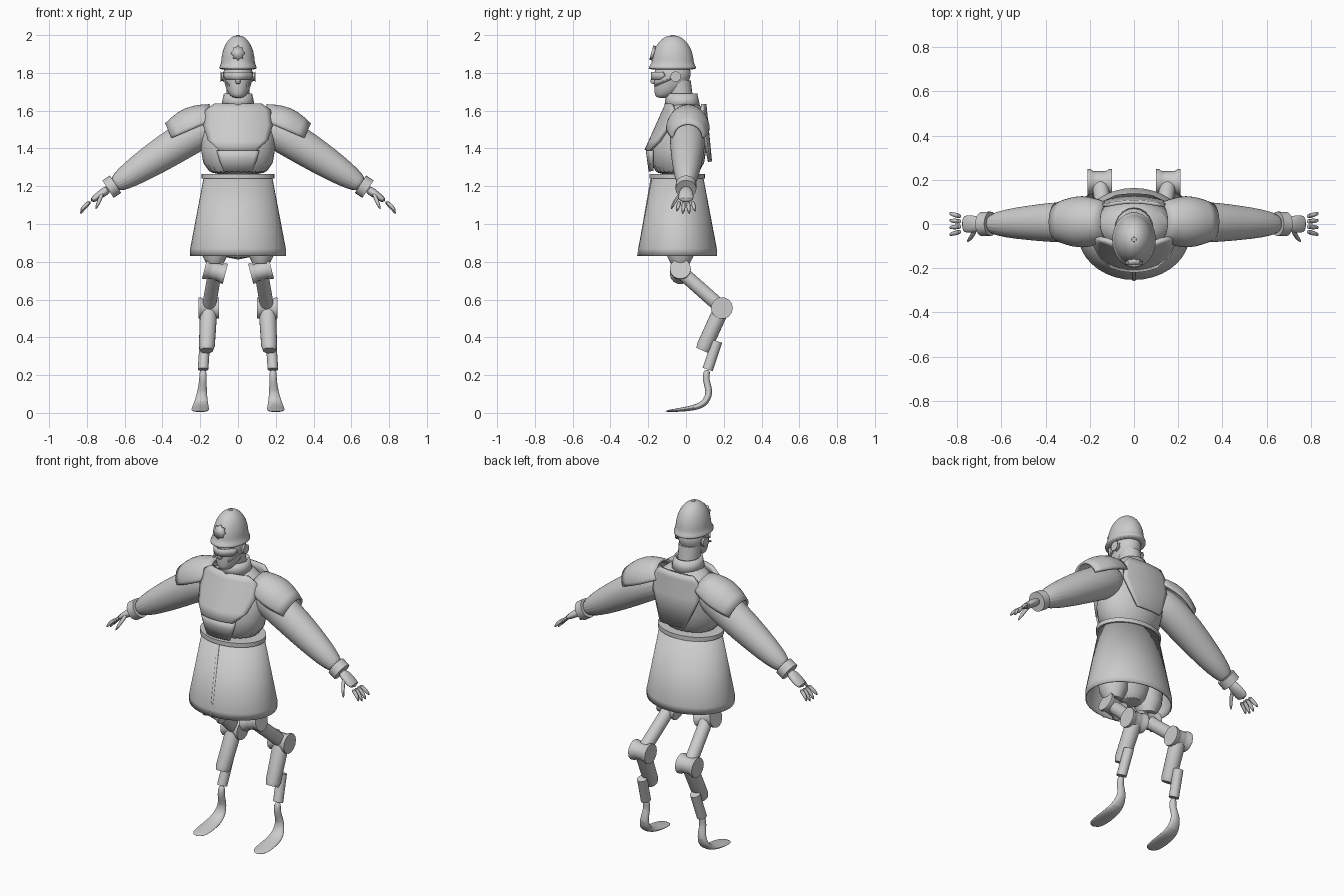
import bpy, bmesh, math
from mathutils import Vector, Matrix

cube = bpy.data.objects.get("Cube")
if cube:
    bpy.data.objects.remove(cube)

colour = (.6, .6, .6, 1)
grey = bpy.data.materials.new("light_grey")
grey.use_nodes = True
grey.diffuse_color = colour
grey.node_tree.nodes["Principled BSDF"].inputs["Base Color"].default_value = colour

X, Y, Z = Matrix.Identity(3)


def finish(name, bm, mirror=False, smooth=0, thick=0):
    """Turn a bmesh into a shaded object, with optional modifiers."""
    bmesh.ops.recalc_face_normals(bm, faces=bm.faces)
    mesh = bpy.data.meshes.new(name)
    bm.to_mesh(mesh)
    bm.free()
    mesh.shade_smooth()
    mesh.set_sharp_from_angle(angle=math.radians(40))
    mesh.materials.append(grey)
    part = bpy.data.objects.new(name, mesh)
    bpy.context.collection.objects.link(part)
    if thick:
        solid = part.modifiers.new("thickness", 'SOLIDIFY')
        solid.thickness, solid.offset = thick, 0
    if smooth:
        subdivision = part.modifiers.new("smooth", 'SUBSURF')
        subdivision.levels = subdivision.render_levels = smooth
    if mirror:
        part.modifiers.new("mirror", 'MIRROR')


def bridge(bm, rings, closed):
    """Join neighbouring rows of vertices with quads."""
    for low, high in zip(rings, rings[1:]):
        for k in range(len(low) if closed else len(low) - 1):
            j = (k + 1) % len(low)
            bm.faces.new((low[k], low[j], high[j], high[k]))


def skin(bm, path, wide, deep, side=X, level=None, sides=20, half=False, cap=True):
    """Loft ellipses along a path; wide is the radius along the side axis."""
    rings = []
    turn = math.pi if half else math.tau
    for i, (centre, a, b) in enumerate(zip(path, wide, deep)):
        along = path[min(i + 1, len(path) - 1)] - path[max(i - 1, 0)]
        across = level or along.cross(side).normalized()
        angles = [turn * k / sides for k in range(sides + half)]
        rings.append([bm.verts.new(centre + side * a * math.cos(t) + across * b * math.sin(t))
                      for t in angles])
    bridge(bm, rings, not half)
    if cap and not half:
        bm.faces.new(rings[0])
        bm.faces.new(rings[-1])


def tube(name, path, wide, deep, side=X, level=None, sides=20, half=False, cap=True, **options):
    bm = bmesh.new()
    skin(bm, path, wide, deep, side, level, sides, half, cap)
    finish(name, bm, **options)


def stack(name, rows, **options):
    """Loft level rings given as (height, half width, front reach, back reach)."""
    path = [Vector((0, (back - front) / 2, z)) for z, _, front, back in rows]
    deep = [(front + back) / 2 for _, _, front, back in rows]
    tube(name, path, [row[1] for row in rows], deep, level=Y, **options)


def rod(name, start, end, radius, **options):
    """Straight round bar, one per side."""
    tube(name, [start, end], [radius] * 2, [radius] * 2, mirror=True, **options)


def spool(name, start, end, radius):
    """Joint drum with raised rims at both ends, one per side."""
    steps = [k / 8 for k in range(9)]
    radii = [radius * (.84 if abs(f - .5) < .3 else 1) for f in steps]
    tube(name, [start.lerp(end, f) for f in steps], radii, radii, side=Y, sides=14, mirror=True)


def plate(name, outline, low, high, bend, thick, columns=12):
    """Curved sheet: outline holds (height, half width), leaning from low to high."""
    bm = bmesh.new()
    bottom, top = outline[0][0], outline[-1][0]
    rows = []
    for z, width in outline:
        y = low + (high - low) * (z - bottom) / (top - bottom)
        xs = [width * (2 * k / columns - 1) for k in range(columns + 1)]
        rows.append([bm.verts.new((x, y + bend * x * x, z)) for x in xs])
    bridge(bm, rows, False)
    finish(name, bm, thick=thick)


# Coat: upper body, waistband, skirt, front seam and collar
waist, hem = (1.24, .18, .18, .09), (.87, .25, .25, .16)
stack("coat_body", [waist, (1.4, .2, .2, .11), (1.5, .2, .16, .12), (1.6, .16, .1, .1),
                    (1.65, .07, .09, .06)], sides=28, smooth=1)
stack("waistband", [(z, .194, .194, .1) for z in (1.24, 1.265)], sides=32)
stack("coat_skirt", [waist, hem, (.83, *hem[1:])], sides=36, cap=False, thick=.006)
plate("skirt_seam", [(.83, .006), (.87, .006), (1.24, .006)], -.255, -.184, 0, .008, columns=2)
stack("collar", [(1.62, .085, .11, .07), (1.69, .07, .1, .055)], cap=False, thick=.01)

# Armour plates
plate("chest_plate", [(1.39, .1), (1.44, .155), (1.52, .18), (1.6, .17), (1.635, .12)],
      low=-.21, high=-.1, bend=1.9, thick=.02)
plate("belly_plate", [(1.28, .075), (1.35, .1), (1.39, .11)], low=-.19, high=-.205, bend=2, thick=.016)
plate("back_plate", [(1.33, .08), (1.5, .15), (1.6, .14), (1.635, .11)],
      low=.13, high=.1, bend=-1, thick=.016)

# Domed shoulder pads that swell in the middle
inner, outer = Vector((.12, .01, 1.555)), Vector((.35, .01, 1.455))
steps = [k / 6 for k in range(7)]
swell = [.08 + .03 * math.sin(math.pi * f) for f in steps]
tube("shoulder_pads", [inner.lerp(outer, f) for f in steps], swell, swell, side=Y,
     half=True, thick=.012, mirror=True)

# Sleeves and cuffs
shoulder, upper_arm, wrist = Vector((.1, 0, 1.54)), Vector((.28, .01, 1.45)), Vector((.68, 0, 1.19))
tube("sleeves", [shoulder, upper_arm, upper_arm.lerp(wrist, .5), wrist], [.08, .1, .08, .05],
     [.09, .1, .085, .05], side=Y, smooth=2, mirror=True)
rod("cuffs", wrist.lerp(upper_arm, .08), wrist.lerp(upper_arm, -.02), .055, side=Y)

# Hands: palm, four spread fingers and a thumb
bm = bmesh.new()
knuckles = Vector((.78, 0, 1.12))
skin(bm, [wrist, wrist.lerp(knuckles, .5), knuckles], [.03, .04, .043], [.025, .022, .015], side=Y)
digits = []
for k in range(4):
    spread = (k - 1.5) / 1.5
    base = knuckles + Y * .034 * spread
    tip = base + Vector((.055, .016 * spread, -.07 + .015 * spread ** 2))
    digits.append((base, base.lerp(tip, .5) + X * .01, tip))
thumb_base, thumb_tip = Vector((.715, -.02, 1.17)), Vector((.755, -.08, 1.075))
digits.append((thumb_base, thumb_base.lerp(thumb_tip, .5) - Y * .01, thumb_tip))
for path in digits:
    skin(bm, path, [.013, .012, .006], [.013, .012, .006], side=Y, sides=8)
finish("hands", bm, mirror=True, smooth=1)

# Head, neck and face
stack("neck", [(1.6, .062, .085, .045), (1.76, .062, .11, .025)])
stack("head", [(1.665, .03, .16, -.09), (1.7, .06, .17, -.02), (1.77, .08, .17, .03),
               (1.85, .08, .17, .03)], smooth=2)
stack("nose", [(1.74, .012, .18, -.15), (1.755, .016, .195, -.15), (1.8, .008, .17, -.15)], smooth=1)
stack("lips", [(z, .025, .17, -.13) for z in (1.705, 1.72)], smooth=1)
plate("goggles", [(1.765, .06), (1.785, .075), (1.805, .07)], low=-.18, high=-.18, bend=12, thick=.012)
ear, mouth_side = Vector((.075, -.055, 1.78)), Vector((.05, -.16, 1.735))
rod("face_straps", ear + X * .01, mouth_side, .006, side=Z, sides=8)
spool("ear_discs", ear, ear + X * .018, .028)

# Helmet: flared brim, dome, knob and star badge
crown = []
for k in range(9):
    angle = math.pi / 2 * k / 9
    reach = math.cos(angle)
    crown.append((1.85 + .15 * math.sin(angle), .09 * reach, .07 + .112 * reach, .112 * reach - .07))
stack("helmet", [(1.815, .105, .205, .06), (1.83, .1, .2, .055)] + crown, sides=28, smooth=1)
stack("helmet_knob", [(1.98, .016, .086, -.054), (2, .01, .08, -.06)])
bm = bmesh.new()
centre, lean = Vector((0, -.176, 1.905)), Vector((0, .28, 1))
star = []
for k in range(16):
    angle, radius = math.tau * k / 16, .029 if k % 2 else .038
    star.append(bm.verts.new(centre + X * radius * math.cos(angle) + lean * radius * math.sin(angle)))
bm.faces.new(star)
finish("helmet_badge", bm, thick=.016)

# Pelvis and thigh stumps inside the skirt
hip, knee = Vector((.122, -.03, .75)), Vector((.155, .19, .555))
stack("pelvis", [(.81, .05, .09, .03), (.87, .13, .13, .06), (1.15, .16, .15, .07)], smooth=1)
tube("hip_sockets", [hip + Z * .2, hip + Z * .1, hip + Z * .04], [.085, .075, .045], [.085, .08, .05],
     mirror=True)

# Mechanical legs
axle = Vector((.055, 0, .014))
spool("hip_joints", hip - axle, hip + axle, .056)
rod("thigh_rods", hip, knee, .037)
spool("knee_joints", knee - X * .055, knee + X * .055, .058)
shin_end, ankle = Vector((.166, .088, .33)), Vector((.185, .115, .23))
tube("shin_tubes", [knee, knee.lerp(shin_end, .9), shin_end], [.046, .042, .034], [.042, .042, .036],
     mirror=True)
rod("ankle_rods", Vector((.175, .165, .38)), ankle, .028)

# Curved running blades that widen towards the toe
heel = Vector((.197, .1, .045))
blade = [ankle, Vector((.185, .1, .18)), Vector((.19, .13, .11)), heel,
         Vector((.2, .03, .022)), Vector((.2, -.115, .008))]
tube("blade_feet", blade, [.02, .02, .025, .04, .048, .05], [.02, .018, .02, .02, .014, .006],
     sides=14, mirror=True, smooth=2)
